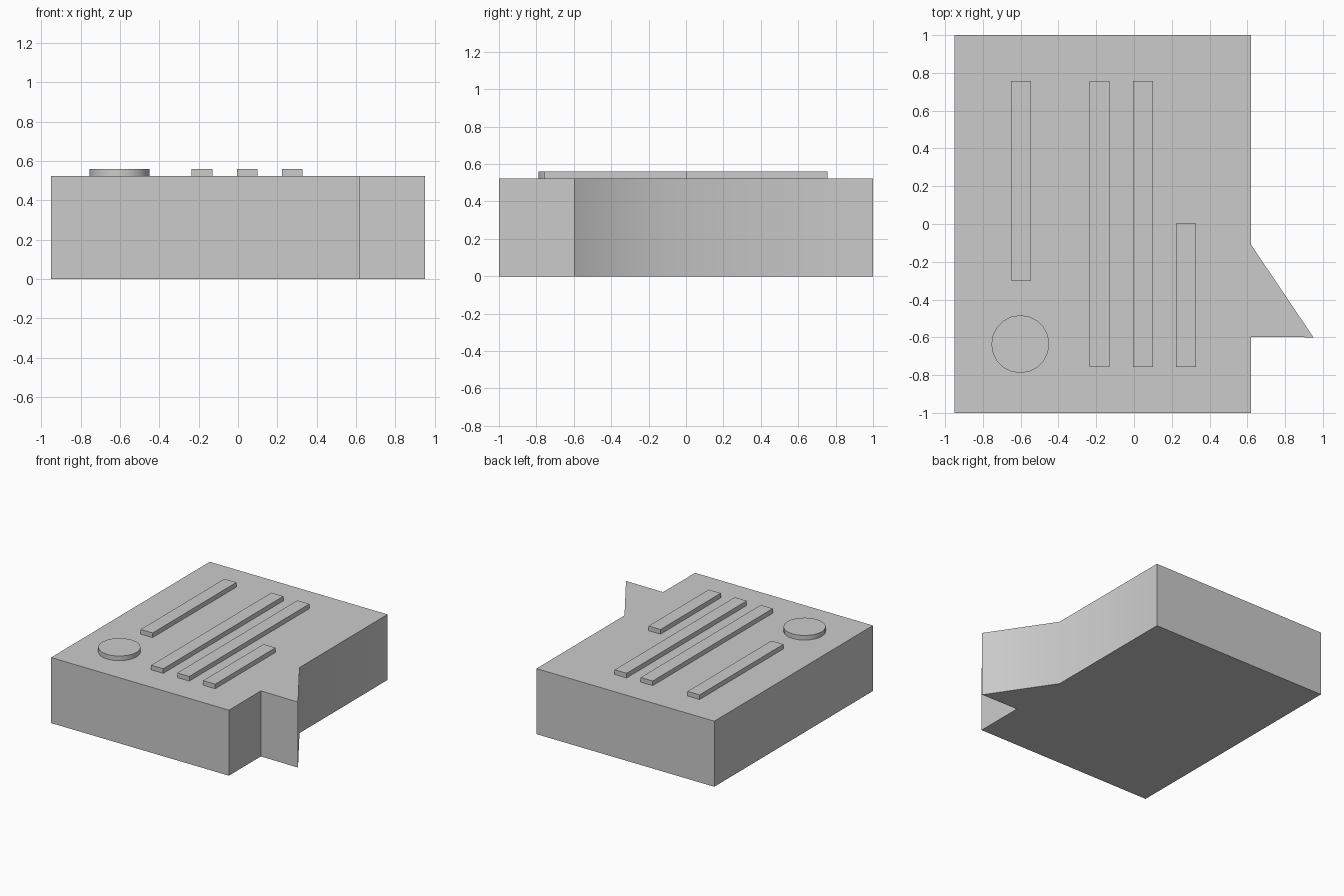
import bpy, bmesh, math

if "Cube" in bpy.data.objects:
    bpy.data.objects.remove(bpy.data.objects["Cube"])

TOP, RAISED = 0.523, 0.56


def prism(name, outline, z0, z1, smooth=False):
    """Extrude a flat outline (counter-clockwise) from z0 to z1."""
    bm = bmesh.new()
    base = bm.faces.new([bm.verts.new((x, y, z0)) for x, y in outline])
    new = bmesh.ops.extrude_face_region(bm, geom=[base], use_keep_orig=True)["geom"]
    bmesh.ops.translate(bm, vec=(0, 0, z1 - z0),
                        verts=[v for v in new if isinstance(v, bmesh.types.BMVert)])
    bmesh.ops.recalc_face_normals(bm, faces=bm.faces)
    mesh = bpy.data.meshes.new(name)
    bm.to_mesh(mesh)
    bm.free()
    obj = bpy.data.objects.new(name, mesh)
    bpy.context.collection.objects.link(obj)
    if smooth:
        bpy.context.view_layer.objects.active = obj
        obj.select_set(True)
        bpy.ops.object.shade_smooth_by_angle(angle=math.radians(40))
        obj.select_set(False)
    return obj


# Slab body with the pointed tail on its right side
prism("bubble_body", [(-0.95, -1), (0.62, -1), (0.62, -0.597), (0.95, -0.60),
                      (0.62, -0.11), (0.62, 1), (-0.95, 1)], 0, TOP, smooth=True)

# Raised bars: left edge, front end, back end
BAR_WIDTH = 0.106
for i, (x, y0, y1) in enumerate([(-0.65, -0.30, 0.757), (-0.236, -0.757, 0.757),
                                 (-0.006, -0.757, 0.757), (0.223, -0.757, 0.003)]):
    prism(f"raised_bar_{i + 1}", [(x, y0), (x + BAR_WIDTH, y0),
                                  (x + BAR_WIDTH, y1), (x, y1)], TOP, RAISED)

# Round raised dot
SIDES = 20
prism("raised_dot", [(-0.602 + 0.153 * math.cos(math.tau * i / SIDES),
                      -0.636 + 0.153 * math.sin(math.tau * i / SIDES))
                     for i in range(SIDES)], TOP, RAISED, smooth=True)
